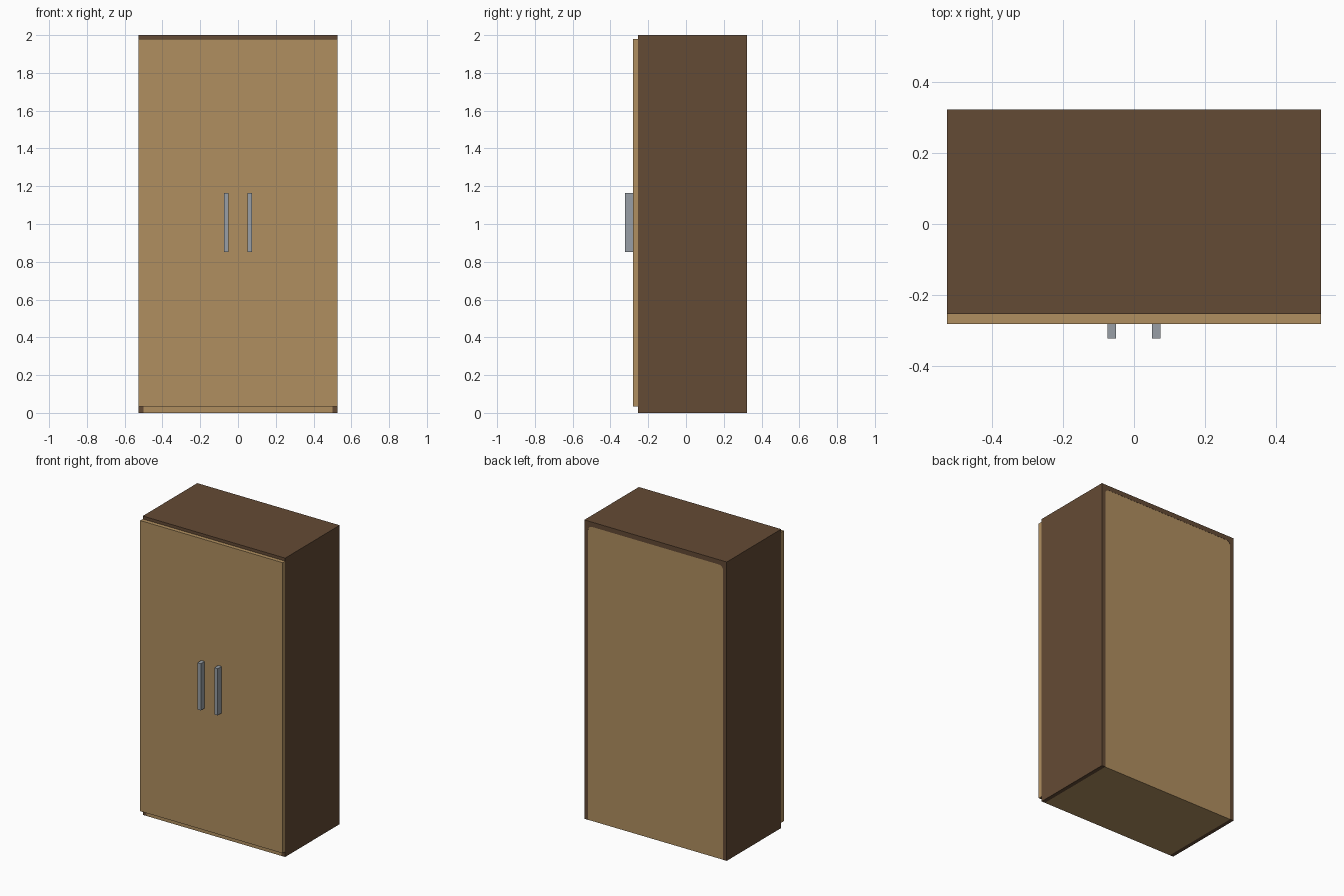
import bpy, bmesh, math

if "Cube" in bpy.data.objects:
    bpy.data.objects.remove(bpy.data.objects["Cube"])

W, D, H = 0.527, 0.322, 2.0      # half width, half depth, height
FRONT = -0.254                   # front edge of the carcass
DOOR = -0.281                    # front face of the doors
SIDE, TOP, BASE, R = 0.027, 0.032, 0.035, 0.03


def material(name, rgb):
    m = bpy.data.materials.new(name)
    m.diffuse_color = (*rgb, 1)
    m.use_nodes = True
    m.node_tree.nodes["Principled BSDF"].inputs["Base Color"].default_value = m.diffuse_color
    return m


dark = material("dark wood", (0.127, 0.069, 0.035))
light = material("light wood", (0.434, 0.275, 0.117))
metal = material("grey metal", (0.314, 0.347, 0.381))


def prism(name, outline, y0, y1, mat):
    """Extrude an x-z outline from y0 to y1."""
    bm = bmesh.new()
    face = bm.faces.new([bm.verts.new((x, y0, z)) for x, z in outline])
    ext = bmesh.ops.extrude_face_region(bm, geom=[face])
    verts = [v for v in ext["geom"] if isinstance(v, bmesh.types.BMVert)]
    bmesh.ops.translate(bm, verts=verts, vec=(0, y1 - y0, 0))
    bmesh.ops.recalc_face_normals(bm, faces=bm.faces)
    mesh = bpy.data.meshes.new(name)
    bm.to_mesh(mesh)
    bm.free()
    mesh.materials.append(mat)
    obj = bpy.data.objects.new(name, mesh)
    bpy.context.collection.objects.link(obj)
    return obj


def box(name, x0, x1, y0, y1, z0, z1, mat):
    return prism(name, [(x0, z0), (x1, z0), (x1, z1), (x0, z1)], y0, y1, mat)


# Inner opening: straight sides with rounded top corners
ix, iz = W - SIDE, H - TOP
arc = [(ix - R + R * math.cos(a), iz - R + R * math.sin(a))
       for a in (math.pi / 2 * i / 4 for i in range(5))]
opening = [(ix, 0)] + arc + [(-x, z) for x, z in reversed(arc)] + [(-ix, 0)]

# Carcass: two sides and top as one arch
prism("carcass", [(-W, 0), (-W, H), (W, H), (W, 0)] + opening, FRONT, D, dark)

# Back panel and floor sit inside the arch
prism("back_panel", opening, D - 0.02, D - 0.001, light)
box("floor_panel", -ix, ix, FRONT, D - 0.02, 0, BASE, light)

# Mirrored doors and handles
for side, s in (("left", -1), ("right", 1)):
    x0, x1 = sorted((0, s * W))
    box(side + "_door", x0, x1, DOOR, FRONT, BASE, 1.98, light)
    x0, x1 = sorted((s * 0.05, s * 0.075))
    box(side + "_handle", x0, x1, -D, DOOR, 0.852, 1.165, metal)
